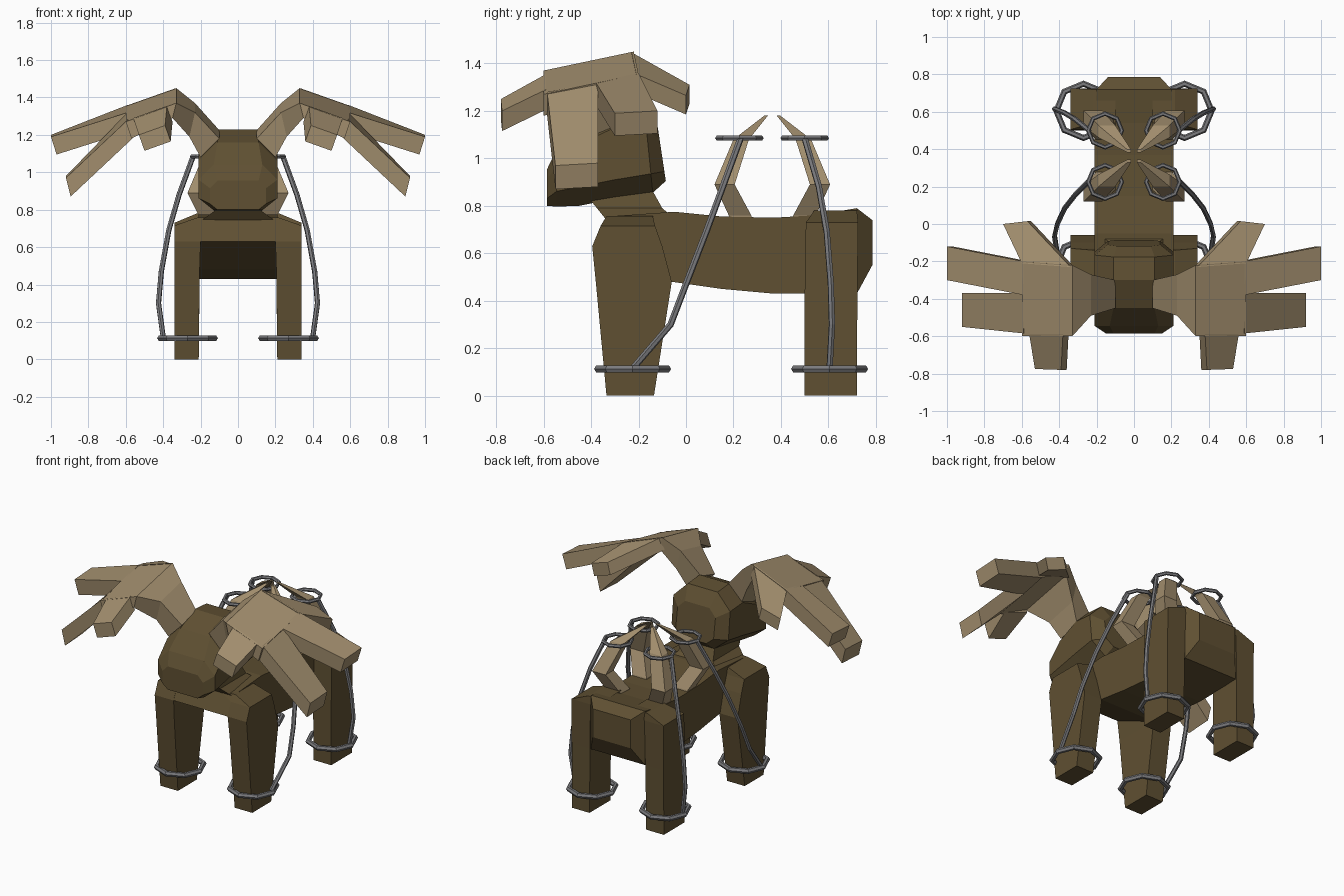
import bpy, bmesh, math
from mathutils import Vector

if "Cube" in bpy.data.objects:
    bpy.data.objects.remove(bpy.data.objects["Cube"])


def mat(name, col):
    m = bpy.data.materials.new(name)
    m.diffuse_color = (*col, 1)
    m.use_nodes = True
    m.node_tree.nodes["Principled BSDF"].inputs["Base Color"].default_value = m.diffuse_color
    return m


HIDE = mat("hide_brown", (0.115, 0.08, 0.032))
HORN = mat("horn_tan", (0.36, 0.27, 0.155))
METAL = mat("metal_grey", (0.2, 0.2, 0.21))


def loft(name, sections, material, side=1):
    """Skin a row of equal-length point loops and cap both ends."""
    bm = bmesh.new()
    rings = [[bm.verts.new((side * x, y, z)) for x, y, z in s] for s in sections]
    n = len(rings[0])
    for a, b in zip(rings, rings[1:]):
        for i in range(n):
            bm.faces.new((a[i], a[(i + 1) % n], b[(i + 1) % n], b[i]))
    bm.faces.new(rings[0])
    bm.faces.new(rings[-1])
    bmesh.ops.recalc_face_normals(bm, faces=bm.faces)
    me = bpy.data.meshes.new(name)
    bm.to_mesh(me)
    bm.free()
    me.materials.append(material)
    ob = bpy.data.objects.new(name, me)
    bpy.context.collection.objects.link(ob)
    return ob


def box(z, x0, x1, y0, y1):
    return [(x0, y0, z), (x1, y0, z), (x1, y1, z), (x0, y1, z)]


def slab(yb, zb, yt, zt, w):
    return [(-w, yb, zb), (w, yb, zb), (w, yt, zt), (-w, yt, zt)]


def plate(a, b, dx, dz):
    """Flat bar section: top edge a-b, underside shifted by dx, dz."""
    return [a, b, (b[0] + dx, b[1], b[2] + dz), (a[0] + dx, a[1], a[2] + dz)]


def tube(name, pts, r, cyclic=False):
    cu = bpy.data.curves.new(name, 'CURVE')
    cu.dimensions = '3D'
    cu.bevel_depth = r
    cu.bevel_resolution = 1
    cu.use_fill_caps = True
    sp = cu.splines.new('POLY')
    sp.points.add(len(pts) - 1)
    for p, c in zip(sp.points, pts):
        p.co = (*c, 1)
    sp.use_cyclic_u = cyclic
    ob = bpy.data.objects.new(name, cu)
    bpy.context.collection.objects.link(ob)
    bpy.ops.object.select_all(action='DESELECT')
    ob.select_set(True)
    bpy.context.view_layer.objects.active = ob
    bpy.ops.object.convert(target='MESH')
    ob = bpy.context.object
    ob.data.materials.clear()
    ob.data.materials.append(METAL)
    for f in ob.data.polygons:
        f.use_smooth = False


def ring(name, x, y, z, r, t):
    tube(name, [(x + r * math.cos(k * math.pi / 4), y + r * math.sin(k * math.pi / 4), z)
                for k in range(8)], t, True)


# torso and neck
loft("torso", [slab(*s) for s in (
    (-.395, .63, -.335, .755, .21), (-.06, .48, -.05, .775, .21), (.15, .45, .15, .755, .21),
    (.37, .43, .37, .75, .21), (.5, .43, .54, .76, .21), (.72, .43, .72, .79, .2),
    (.785, .55, .785, .74, .14))], HIDE)
loft("neck", [box(.74, -.2, .2, -.335, -.04), box(.79, -.13, .13, -.375, -.1),
              box(.88, -.11, .11, -.45, -.15)], HIDE)


# head: chamfered sections from muzzle to nape
def octagon(y, lo, hi, w, c, lean=0):
    half = [(w - c, lo), (w, lo + c * .8), (w, hi - c), (w - c, hi)]
    pts = half + [(-x, z) for x, z in reversed(half)]
    return [(x, y - lean * (z - lo), z) for x, z in pts]


loft("head", [octagon(*s) for s in (
    (-.585, .80, .955, .15, .04), (-.545, .797, 1.04, .21, .08), (-.45, .80, 1.16, .21, .1),
    (-.3, .83, 1.23, .21, .1), (-.14, .855, 1.22, .21, .1, .1), (-.085, .905, 1.13, .14, .05, .15))], HIDE)

for side, tag in ((1, "left"), (-1, "right")):
    # legs
    loft("front_leg_" + tag, [box(*s) for s in (
        (0, .21, .34, -.335, -.135), (.48, .205, .34, -.38, -.06), (.63, .2, .34, -.395, -.1),
        (.715, .2, .34, -.36, -.13), (.757, .1, .22, -.335, -.14))], HIDE, side)
    loft("back_leg_" + tag, [box(*s) for s in (
        (0, .21, .34, .5, .72), (.43, .205, .34, .5, .722), (.73, .2, .34, .505, .725),
        (.78, .1, .22, .54, .72))], HIDE, side)

    # antlers: stem and palm, then four prongs
    loft("antler_palm_" + tag, [
        plate((.1, -.45, 1.18), (.1, -.3, 1.225), .1, -.1),
        plate((.23, -.49, 1.32), (.23, -.27, 1.37), .03, -.13),
        plate((.33, -.6, 1.37), (.33, -.22, 1.45), .02, -.08),
        plate((.6, -.6, 1.27), (.6, -.2, 1.355), -.03, -.09)], HORN, side)
    prongs = {
        "outer": (((.59, -.38, 1.32), (.59, -.2, 1.36)), ((1, -.3, 1.19), (1, -.12, 1.2)), -.03, -.095),
        "drooping": (((.59, -.585, 1.28), (.59, -.37, 1.32)), ((.92, -.55, .97), (.92, -.37, .98)), -.025, -.1),
        "front": (((.38, -.59, 1.355), (.56, -.59, 1.29)), ((.39, -.78, 1.25), (.53, -.775, 1.2)), -.03, -.085),
        "back": (((.34, -.23, 1.447), (.6, -.21, 1.355)), ((.57, .015, 1.31), (.7, 0, 1.265)), -.02, -.08)}
    for k, (root, tip, dx, dz) in prongs.items():
        loft(f"antler_{k}_prong_{tag}", [plate(*root, dx, dz), plate(*tip, dx, dz)], HORN, side)

    # bent claws on the back, mirrored about y = 0.365
    for row, f in (("front", lambda y: y), ("rear", lambda y: .727 - y)):
        secs = [box(.7, .09, .2, .2, .29), box(.76, .1, .205, .18, .275),
                box(.89, .17, .27, .12, .205), box(1.08, .1, .19, .2, .265),
                box(1.18, .015, .035, .33, .345)]
        loft(f"{row}_back_claw_{tag}", [[(x, f(y), z) for x, y, z in s] for s in secs], HORN, side)

    # shackles on claws and ankles, joined by cables
    for row, yu, yl, ys in (
            ("front", .225, -.225, (.23, .155, .085, 0, -.065, -.22)),
            ("rear", .5, .605, (.5, .56, .593, .61, .615, .605))):
        ring(f"{row}_claw_ring_{tag}", side * .155, yu, 1.085, .09, .012)
        ring(f"{row}_ankle_ring_{tag}", side * .27, yl, .113, .145, .017)
        xs, zs = (.24, .315, .37, .41, .425, .4), (1.085, .88, .69, .47, .3, .12)
        tube(f"{row}_cable_{tag}", [(side * x, y, z) for x, y, z in zip(xs, ys, zs)], .014)
